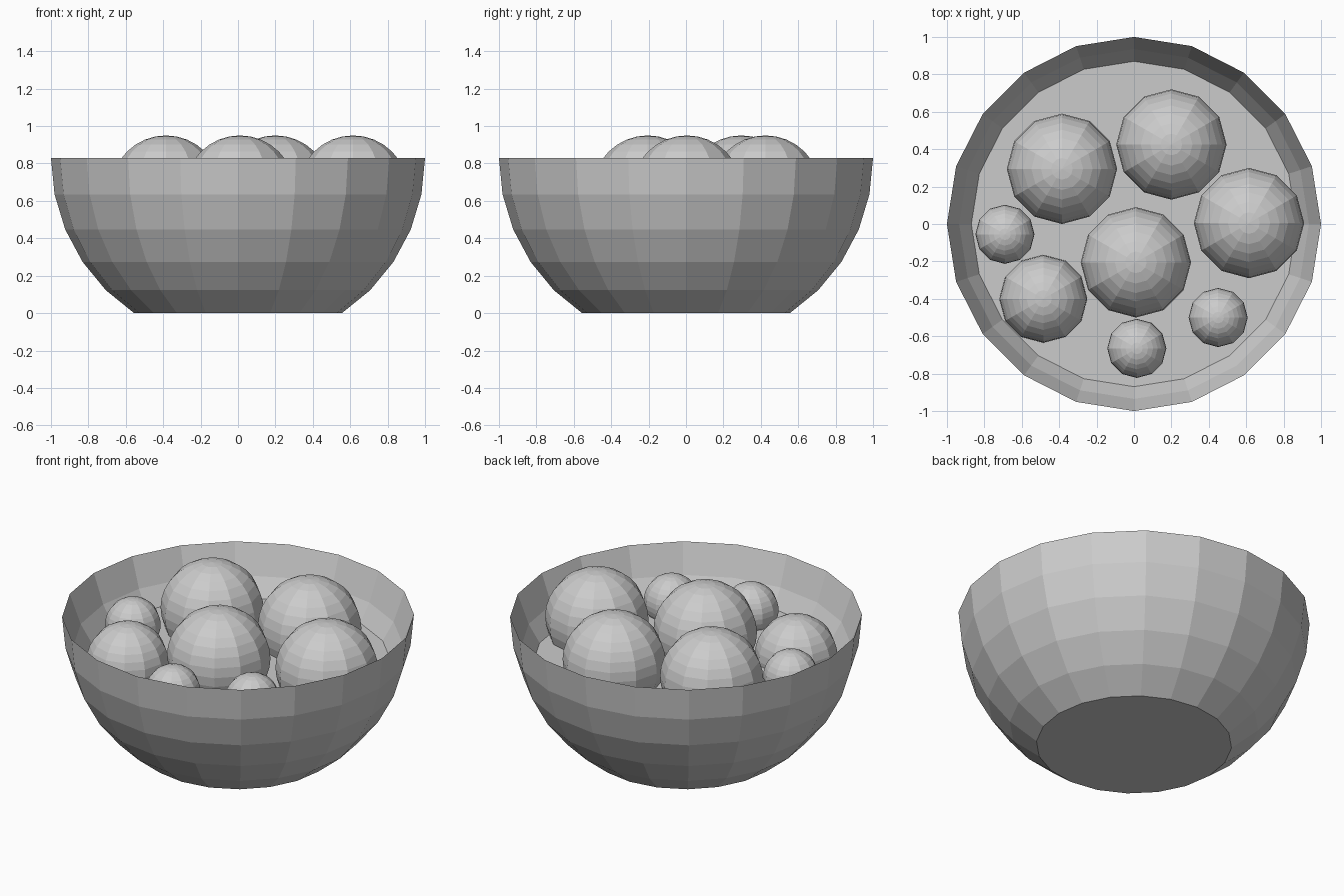
import bpy, bmesh
from math import sin, cos, radians, tau

SIDES = 20
RIM_Z = 0.83

cube = bpy.data.objects.get("Cube")
if cube:
    bpy.data.objects.remove(cube, do_unlink=True)


def add_object(name, bm):
    bmesh.ops.recalc_face_normals(bm, faces=bm.faces)
    mesh = bpy.data.meshes.new(name)
    bm.to_mesh(mesh)
    bm.free()
    obj = bpy.data.objects.new(name, mesh)
    bpy.context.collection.objects.link(obj)
    return obj


def lathe(name, profile):
    """Turn a closed-ended profile of (radius, z) around the z axis."""
    bm = bmesh.new()
    rings = [[bm.verts.new((r * cos(tau * i / SIDES), r * sin(tau * i / SIDES), z))
              for i in range(SIDES)] for r, z in profile]
    for low, high in zip(rings, rings[1:]):
        for i in range(SIDES):
            j = (i + 1) % SIDES
            bm.faces.new((low[i], low[j], high[j], high[i]))
    bm.faces.new(rings[0])
    bm.faces.new(rings[-1])
    return add_object(name, bm)


def ball(name, x, y, z, radius):
    bm = bmesh.new()
    bmesh.ops.create_uvsphere(bm, u_segments=12, v_segments=16, radius=radius)
    obj = add_object(name, bm)
    obj.location = (x, y, z)
    return obj


# Bowl: truncated hemisphere outside, thin inner wall meeting at a sharp rim
angles = [radians(11.25 * k) for k in range(5, -1, -1)]
outer = [(cos(a), RIM_Z - sin(a)) for a in angles]
outer[0] = (outer[0][0], 0)
inner = [(0.935, 0.65), (0.84, 0.49), (0.75, 0.33), (0.62, 0.18), (0.48, 0.07)]
lathe("bowl", outer + inner)

# Flat surface of the contents
bm = bmesh.new()
bmesh.ops.create_circle(bm, cap_ends=True, segments=SIDES, radius=0.87)
surface = add_object("soup_surface", bm)
surface.location.z = 0.54

# Round dumplings, by size
sizes = {
    "large": (0.295, 0.655, [(-0.385, 0.295), (0.2, 0.425), (0.615, 0.005), (0.01, -0.205)]),
    "medium": (0.235, 0.565, [(-0.485, -0.4)]),
    "small": (0.158, 0.615, [(-0.69, -0.055), (0.015, -0.665), (0.45, -0.5)]),
}
for size, (radius, z, spots) in sizes.items():
    for n, (x, y) in enumerate(spots, 1):
        ball(f"{size}_dumpling_{n}", x, y, z, radius)
